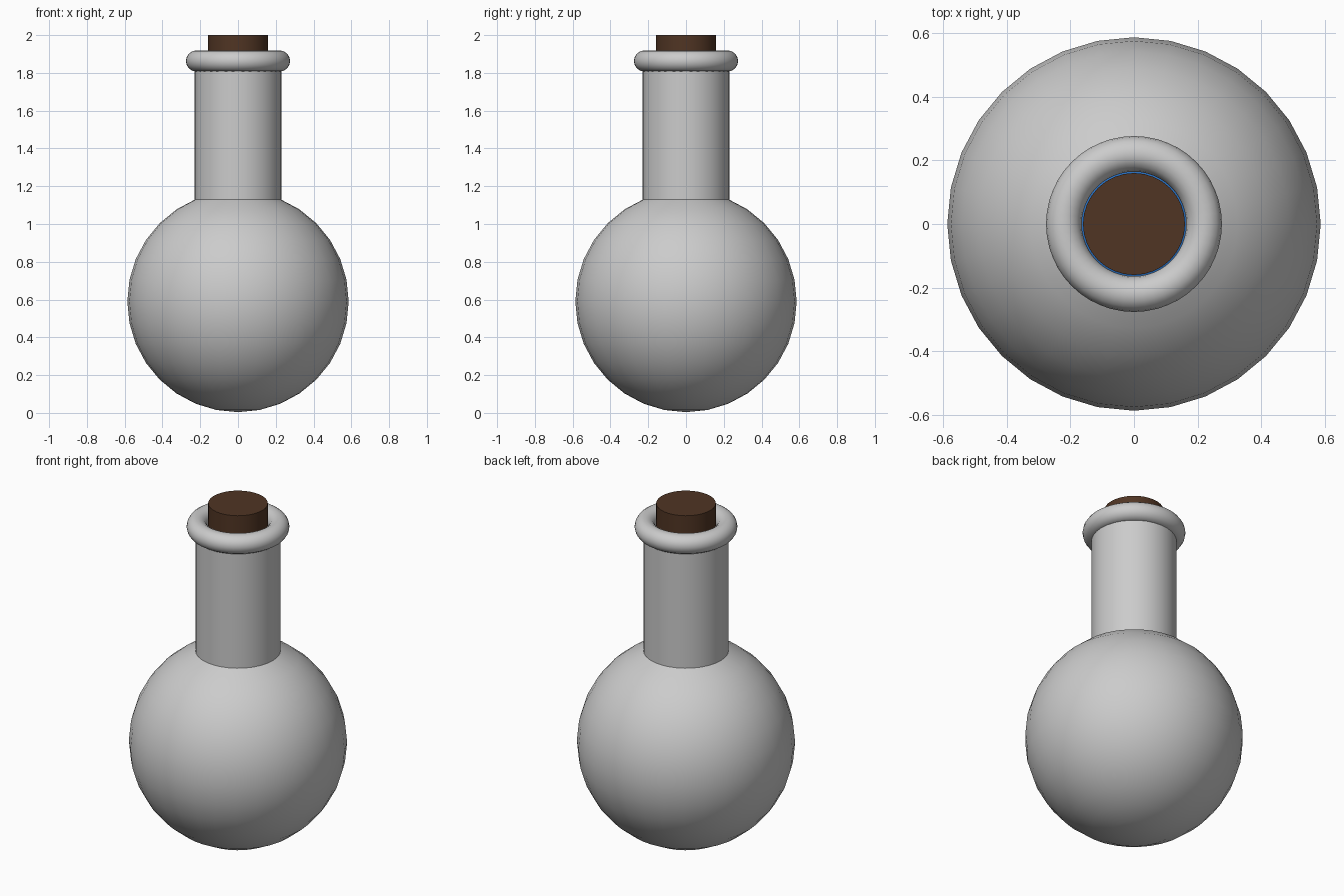
import bpy, bmesh

if "Cube" in bpy.data.objects:
    bpy.data.objects.remove(bpy.data.objects["Cube"])

def finish(name, color=None):
    ob = bpy.context.object
    ob.name = name
    bpy.ops.object.shade_smooth_by_angle()
    if color:
        mat = bpy.data.materials.new(name + "_material")
        mat.diffuse_color = color
        mat.use_nodes = True
        mat.node_tree.nodes["Principled BSDF"].inputs["Base Color"].default_value = mat.diffuse_color
        ob.data.materials.append(mat)
    return ob

R = 0.586      # bulb radius
CZ = 0.590     # bulb centre height

# Round glass bulb, opened at the top under the neck
bpy.ops.mesh.primitive_uv_sphere_add(segments=32, ring_count=16, radius=R, location=(0, 0, CZ))
bulb = finish("bulb")
bm = bmesh.new()
bm.from_mesh(bulb.data)
top = [v for v in bm.verts if v.co.z > R * 0.95]
bmesh.ops.delete(bm, geom=top, context='VERTS')
bm.to_mesh(bulb.data)
bm.free()

# Liquid filling the bulb
bpy.ops.mesh.primitive_uv_sphere_add(segments=32, ring_count=16, radius=0.576, location=(0, 0, CZ))
finish("liquid", (0.02, 0.15, 0.5, 1))

# Open neck tube
bpy.ops.mesh.primitive_cylinder_add(vertices=32, radius=0.229, depth=0.76,
                                    end_fill_type='NOTHING', location=(0, 0, 1.48))
finish("neck")

# Rolled lip
bpy.ops.mesh.primitive_torus_add(major_segments=48, minor_segments=16, major_radius=0.22,
                                 minor_radius=0.056, location=(0, 0, 1.863))
finish("lip")

# Cork stopper
bpy.ops.mesh.primitive_cylinder_add(vertices=32, radius=0.16, depth=0.3, location=(0, 0, 1.85))
finish("cork", (0.08, 0.035, 0.017, 1))
